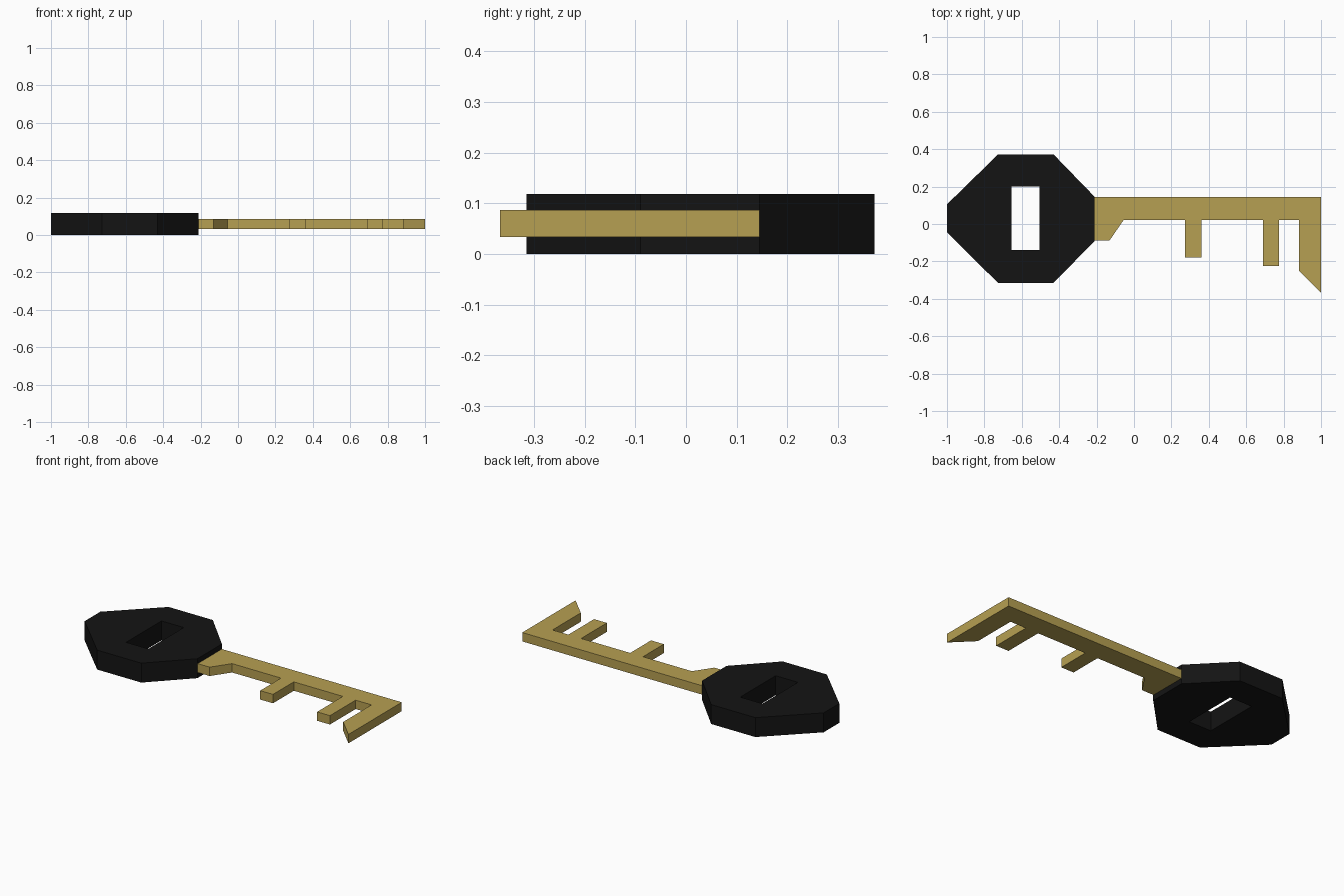
import bpy, bmesh

if "Cube" in bpy.data.objects:
    bpy.data.objects.remove(bpy.data.objects["Cube"])


def material(name, rgb):
    m = bpy.data.materials.new(name)
    m.diffuse_color = (*rgb, 1)
    m.use_nodes = True
    m.node_tree.nodes["Principled BSDF"].inputs["Base Color"].default_value = m.diffuse_color
    return m


def plate(name, loops, z0, z1, mat):
    """Extrude a flat outline (first loop) with optional holes (other loops)."""
    bm = bmesh.new()
    edges = []
    for pts in loops:
        vs = [bm.verts.new((x, y, z0)) for x, y in pts]
        edges += [bm.edges.new((vs[i - 1], vs[i])) for i in range(len(vs))]
    bmesh.ops.triangle_fill(bm, use_beauty=True, edges=edges)
    ext = bmesh.ops.extrude_face_region(bm, geom=bm.faces[:], use_keep_orig=True)
    top = [g for g in ext["geom"] if isinstance(g, bmesh.types.BMVert)]
    bmesh.ops.translate(bm, verts=top, vec=(0, 0, z1 - z0))
    bmesh.ops.recalc_face_normals(bm, faces=bm.faces[:])
    me = bpy.data.meshes.new(name)
    bm.to_mesh(me)
    bm.free()
    me.materials.append(mat)
    ob = bpy.data.objects.new(name, me)
    bpy.context.collection.objects.link(ob)
    return ob


black = material("black_plastic", (0.007, 0.007, 0.007))
brass = material("brass", (0.47, 0.35, 0.085))

# Eight-sided grip with a rectangular slot
grip = [(-1, 0.105), (-0.727, 0.372), (-0.43, 0.372), (-0.21, 0.145),
        (-0.21, -0.09), (-0.43, -0.315), (-0.727, -0.315), (-1, -0.045)]
slot = [(-0.655, -0.14), (-0.505, -0.14), (-0.505, 0.2), (-0.655, 0.2)]
plate("grip", [grip, slot], 0, 0.118, black)

# Blade: straight back edge, pointed tip, two square teeth, chamfered shoulder
low = 0.022
blade = [(-0.21, 0.145), (1, 0.145), (1, -0.367), (0.883, -0.25), (0.883, low)]
for x0, x1, y in [(0.69, 0.776, -0.225), (0.274, 0.36, -0.178)]:
    blade += [(x1, low), (x1, y), (x0, y), (x0, low)]
blade += [(-0.055, low), (-0.13, -0.087), (-0.21, -0.087)]
plate("blade", [blade], 0.033, 0.087, brass)
